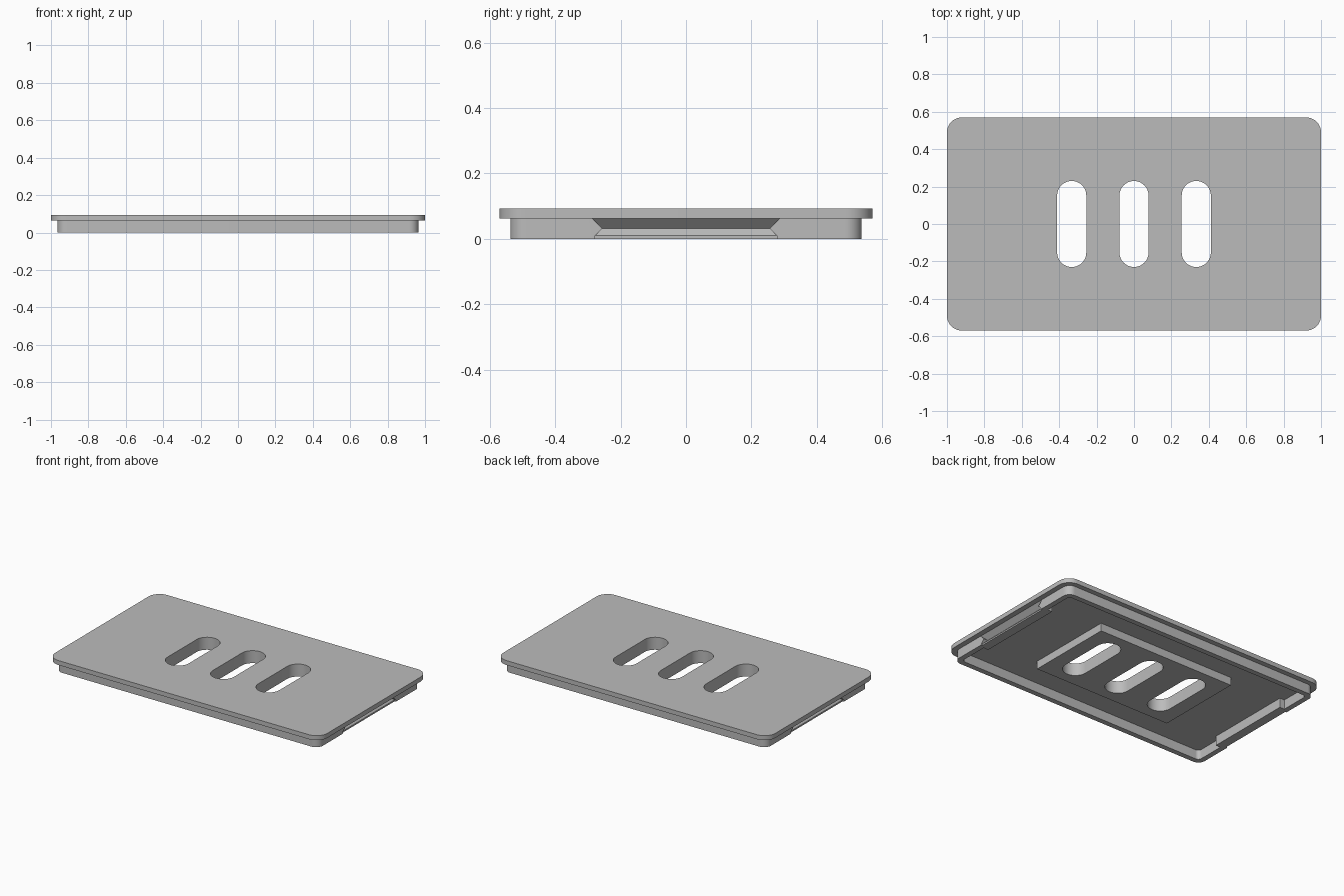
import bpy, bmesh, math

cube = bpy.data.objects.get("Cube")
if cube:
    bpy.data.objects.remove(cube, do_unlink=True)

grey = bpy.data.materials.new("light grey plastic")
grey.use_nodes = True
colour = (0.5, 0.5, 0.5, 1)
grey.diffuse_color = colour
grey.node_tree.nodes["Principled BSDF"].inputs["Base Color"].default_value = colour


def outline(hx, hy, r, cx=0, cy=0, steps=10):
    """Rounded rectangle, or a plain one when r is zero."""
    if r == 0:
        steps = 0
    pts = []
    for i, (sx, sy) in enumerate([(1, 1), (-1, 1), (-1, -1), (1, -1)]):
        for k in range(steps + 1):
            a = math.pi / 2 * (i + k / max(steps, 1))
            pts.append((cx + sx * (hx - r) + r * math.cos(a),
                        cy + sy * (hy - r) + r * math.sin(a)))
    return pts


def loft(name, rings):
    """Closed solid through (z, outline) rings."""
    bm = bmesh.new()
    loops = [[bm.verts.new((x, y, z)) for x, y in pts] for z, pts in rings]
    bm.faces.new(loops[0][::-1])
    bm.faces.new(loops[-1])
    for low, high in zip(loops, loops[1:]):
        n = len(low)
        for i in range(n):
            j = (i + 1) % n
            bm.faces.new((low[i], low[j], high[j], high[i]))
    bmesh.ops.recalc_face_normals(bm, faces=bm.faces)
    mesh = bpy.data.meshes.new(name)
    bm.to_mesh(mesh)
    bm.free()
    mesh.materials.append(grey)
    obj = bpy.data.objects.new(name, mesh)
    bpy.context.collection.objects.link(obj)
    return obj


def prism(name, pts, z0, z1):
    return loft(name, [(z0, pts), (z1, pts)])


def combine(target, tool, operation):
    mod = target.modifiers.new(operation, 'BOOLEAN')
    mod.operation, mod.solver, mod.object = operation, 'EXACT', tool
    bpy.context.view_layer.objects.active = target
    bpy.ops.object.modifier_apply(modifier=mod.name)
    bpy.data.objects.remove(tool, do_unlink=True)


UNDER, TOP, JOIN = 0.063, 0.093, 0.075
RIM_X, RIM_Y, WALL = 0.965, 0.537, 0.035

# Hollow rim below the plate
rim = prism("rim", outline(RIM_X, RIM_Y, 0.05), 0, JOIN)
combine(rim, prism("hollow", outline(RIM_X - WALL, RIM_Y - WALL, 0.025), -0.1, 0.2),
        'DIFFERENCE')

# Thickened end blocks, each with a bevelled finger groove
for side in (1, -1):
    block = prism("end_block", outline(0.03, 0.3, 0, side * (RIM_X - 0.04)), 0, JOIN)
    combine(rim, block, 'UNION')
    rings = []
    for z, depth in [(-0.02, 0.009), (0.01, 0.009), (0.032, 0.031), (UNDER, 0)]:
        inner, outer = RIM_X - depth, RIM_X + 0.02
        rings.append((z, outline((outer - inner) / 2, 0.287 - depth, 0,
                                 side * (inner + outer) / 2)))
    combine(rim, loft("groove", rings), 'DIFFERENCE')

# Top plate joined to the rim and the central boss
cover = prism("cover_plate", outline(1, 0.57, 0.08), UNDER, TOP)
combine(cover, rim, 'UNION')
combine(cover, prism("boss", outline(0.51, 0.3, 0), 0.01, JOIN), 'UNION')

# Three rounded slots through plate and boss
for x in (-0.333, 0, 0.333):
    combine(cover, prism("slot", outline(0.078, 0.23, 0.078, x), -0.1, 0.2), 'DIFFERENCE')

bpy.ops.object.select_all(action='DESELECT')
cover.select_set(True)
bpy.context.view_layer.objects.active = cover
bpy.ops.object.shade_smooth_by_angle(angle=math.radians(30))
